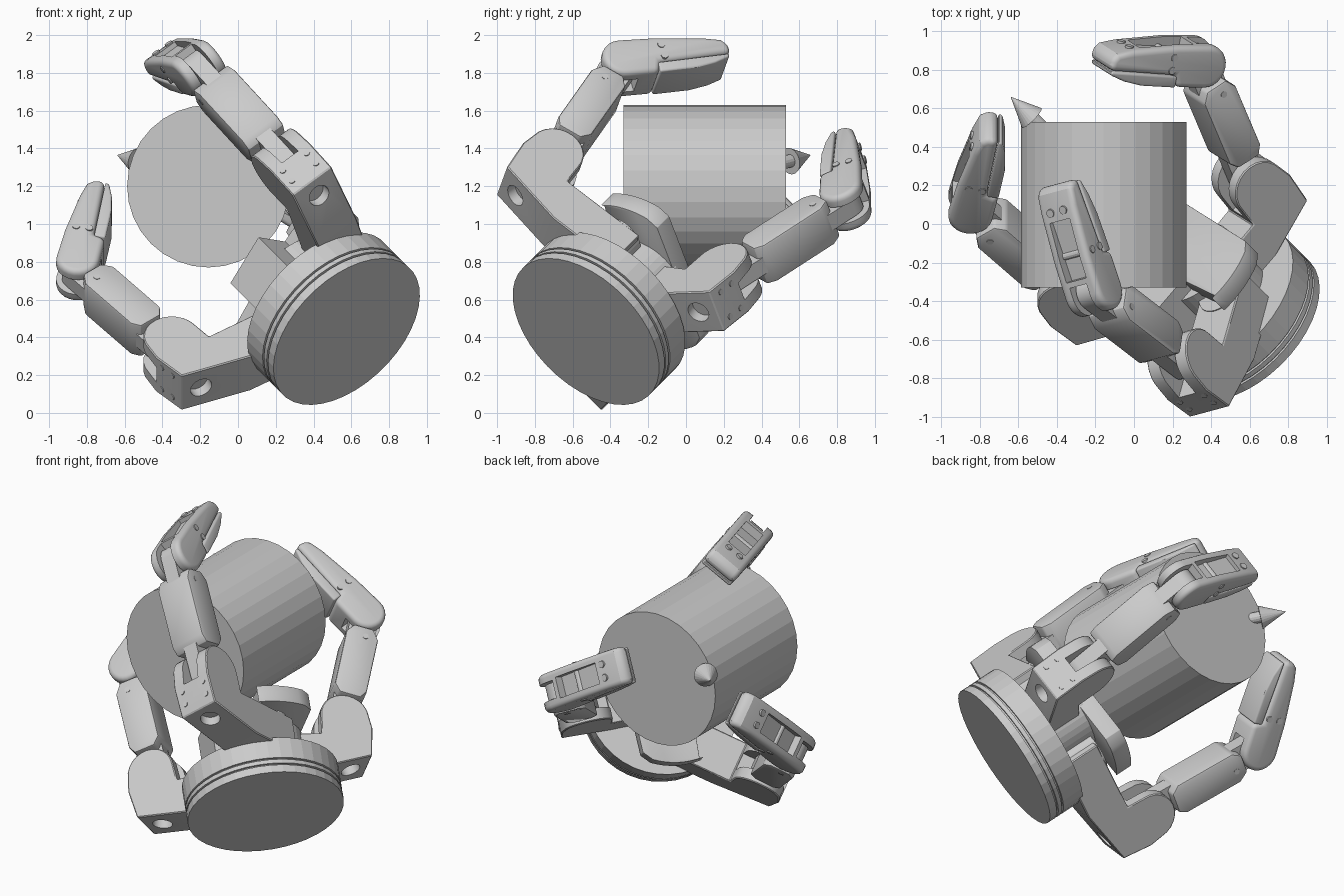
import bpy, bmesh
from math import sin, cos, pi, radians
from mathutils import Matrix, Vector

if "Cube" in bpy.data.objects:
    bpy.data.objects.remove(bpy.data.objects["Cube"])

T = Matrix.Translation


def RY(deg):
    return Matrix.Rotation(radians(deg), 4, 'Y')


def activate(ob):
    bpy.ops.object.select_all(action='DESELECT')
    ob.select_set(True)
    bpy.context.view_layer.objects.active = ob


def finish(name, bm, mat):
    bmesh.ops.recalc_face_normals(bm, faces=bm.faces)
    me = bpy.data.meshes.new(name)
    bm.to_mesh(me)
    bm.free()
    ob = bpy.data.objects.new(name, me)
    bpy.context.collection.objects.link(ob)
    ob.matrix_world = mat
    bpy.context.view_layer.update()
    return ob


def apply_mod(ob, mod):
    activate(ob)
    bpy.ops.object.modifier_apply(modifier=mod.name)


def prism(name, pts, width, mat, bevel=0.0, segs=3):
    """Profile in local xz, extruded symmetrically along y."""
    bm = bmesh.new()
    a = [bm.verts.new((x, -width / 2, z)) for x, z in pts]
    b = [bm.verts.new((x, width / 2, z)) for x, z in pts]
    bm.faces.new(a)
    bm.faces.new(b[::-1])
    n = len(pts)
    for i in range(n):
        bm.faces.new((a[i], b[i], b[(i + 1) % n], a[(i + 1) % n]))
    ob = finish(name, bm, mat)
    if bevel:
        m = ob.modifiers.new('bevel', 'BEVEL')
        m.width, m.segments, m.limit_method = bevel, segs, 'ANGLE'
        m.angle_limit = radians(35)
        apply_mod(ob, m)
    return ob


def rod(name, p0, p1, r, mat=Matrix(), sides=32, r2=None):
    """Cylinder or cone between two local points."""
    p0, p1 = Vector(p0), Vector(p1)
    d = p1 - p0
    bm = bmesh.new()
    bmesh.ops.create_cone(bm, cap_ends=True, segments=sides, radius1=r,
                          radius2=r if r2 is None else r2, depth=d.length)
    bm.transform(T((p0 + p1) / 2) @ d.to_track_quat('Z', 'Y').to_matrix().to_4x4())
    return finish(name, bm, mat)


def box(x0, x1, y0, y1, z0, z1, mat, name='cutter'):
    return prism(name, [(x0, z0), (x1, z0), (x1, z1), (x0, z1)], y1 - y0,
                 mat @ T((0, (y0 + y1) / 2, 0)))


def cut(ob, cutter):
    m = ob.modifiers.new('cut', 'BOOLEAN')
    m.operation, m.object, m.solver = 'DIFFERENCE', cutter, 'EXACT'
    apply_mod(ob, m)
    bpy.data.objects.remove(cutter)


def smooth(ob):
    activate(ob)
    bpy.ops.object.shade_smooth_by_angle(angle=radians(30))


def arc(cx, cz, r, a0, a1, n=10):
    return [(cx + r * cos(radians(a0 + (a1 - a0) * i / n)),
             cz + r * sin(radians(a0 + (a1 - a0) * i / n))) for i in range(n + 1)]


# Hand frame: tilted axis through the base disc
uA = Vector((-2, -1, -1)).normalized()
vA = Vector((0, 1, -1)).normalized()
Z = Vector((-1, 1, 1)).normalized()
X = (0.793 * uA - 0.609 * vA).normalized()
Y = Z.cross(X)
HAND = T((0.575, -0.53, 0.43)) @ Matrix((X, Y, Z)).transposed().to_4x4()

# Base disc with two grooves
rod('base_core', (0, 0, 0.01), (0, 0, 0.2), 0.46, HAND, 40)
for z0, z1 in ((0, 0.05), (0.062, 0.088), (0.1, 0.24)):
    rod('base_ring', (0, 0, z0), (0, 0, z1), 0.475, HAND, 40)

# Palm pad: disc with a straight edge at the fixed finger, stem and nose block
rod('palm_stem', (-0.04, 0, 0.22), (-0.04, 0, 0.52), 0.25, HAND, 40)
half = [(0.08, 0.16), (0.06, 0.46)] + arc(0, 0, 0.47, 80, 118, 8) + [(-0.27, 0.36)]
pad_pts = half + [(x, -y) for x, y in reversed(half)]
smooth(prism('palm_pad', pad_pts, 0.11,
             HAND @ T((0, 0, 0.55)) @ Matrix.Rotation(pi / 2, 4, 'X'), 0.012, 2))
box(-0.05, 0.30, -0.15, 0.15, 0.22, 0.60, HAND, 'palm_nose')

L1, L2, JZ, W = 0.55, 0.785, 0.585, 0.26


def finger(name, offset, angle, lean, bend):
    F = HAND @ T((0, offset, 0)) @ Matrix.Rotation(radians(angle), 4, 'Z')
    # knuckle block with fork slot and round hole
    prof = [(-0.1, 0.21), (0.3, 0.22), (0.68, 0.31), (0.71, 0.5)]
    prof += arc(L1, JZ, 0.15, 0, 180, 12) + [(0.39, 0.47), (-0.1, 0.46)]
    k = prism(name + '_knuckle', prof, W, F, 0.006, 1)
    cut(k, box(0.36, 0.9, -0.055, 0.055, 0.5, 0.9, F))
    cut(k, rod('cutter', (0.60, 0, 0.15), (0.56, 0, 0.34), 0.06, F, 24))
    smooth(k)
    rod(name + '_spread_post', (0, 0, 0.22), (0, 0, 0.47), 0.13, F, 32)
    for t in (-0.08, 0.08):
        for z in (0.38, 0.46):
            x = 0.694 + (z - 0.38) * 0.158
            rod(name + '_knuckle_screw', (0.66, t, z), (x, t, z), 0.017, F, 12)

    # middle link: chamfered box with a tongue through both joints
    M = F @ T((L1, 0, JZ)) @ RY(lean)
    tongue = arc(0, 0, 0.085, 180, 360) + arc(0, L2, 0.085, 0, 180)
    smooth(prism(name + '_tongue', tongue, 0.095, M))
    mid = [(-0.10, 0.22), (-0.06, 0.17), (0.07, 0.17), (0.10, 0.22),
           (0.10, 0.60), (0.06, 0.665), (-0.06, 0.665), (-0.10, 0.61)]
    smooth(prism(name + '_middle_link', mid, 0.235, M, 0.012, 2))
    for s in (-1, 1):
        rod(name + '_link_screw', (0.02, s * 0.11, 0.6), (0.02, s * 0.12, 0.6), 0.018, M, 12)

    # fingertip: tapered rounded body with back recess and inner pad
    D = M @ T((0, 0, L2)) @ RY(-bend)
    tip = arc(0, 0, 0.115, 180, 360, 12)
    tip += [(0.108, 0.2), (0.078, 0.47), (0.058, 0.56), (0.025, 0.592),
            (-0.035, 0.59), (-0.05, 0.19), (-0.115, 0.17)]
    b = prism(name + '_fingertip', tip, 0.23, D, 0.035, 4)
    cut(b, box(0.058, 0.3, -0.065, 0.065, 0.09, 0.41, D))
    cut(b, box(-0.3, 0.3, -0.055, 0.055, -0.3, 0.06, D))
    smooth(b)
    inner = [(-0.115, 0.175), (-0.053, 0.175), (-0.038, 0.58), (-0.06, 0.575),
             (-0.09, 0.49), (-0.11, 0.38)]
    smooth(prism(name + '_grip_pad', inner, 0.22, D, 0.022, 3))
    for t in (-0.042, 0.042):
        rod(name + '_tip_screw', (0.05, t, 0.46), (0.088, t, 0.46), 0.022, D, 12)
    for h in (-0.02, 0.05):
        rod(name + '_side_screws', (h, -0.12, 0.22), (h, 0.12, 0.22), 0.02, D, 12)


# Two spreading fingers and the fixed one opposite them
finger('left_finger', -0.28, -37.5, 4, 50)
finger('upper_finger', 0.28, 37.5, 8, 47)
finger('fixed_finger', 0, 180, 19, 55)

# Held can and the small arrow behind it
rod('held_can', (-0.157, -0.33, 1.2), (-0.157, 0.53, 1.2), 0.43, sides=32)
rod('arrow_shaft', (-0.42, 0.445, 1.305), (-0.53, 0.555, 1.335), 0.035, sides=16)
rod('arrow_head', (-0.53, 0.55, 1.333), (-0.64, 0.66, 1.365), 0.072, sides=24, r2=0.0)
